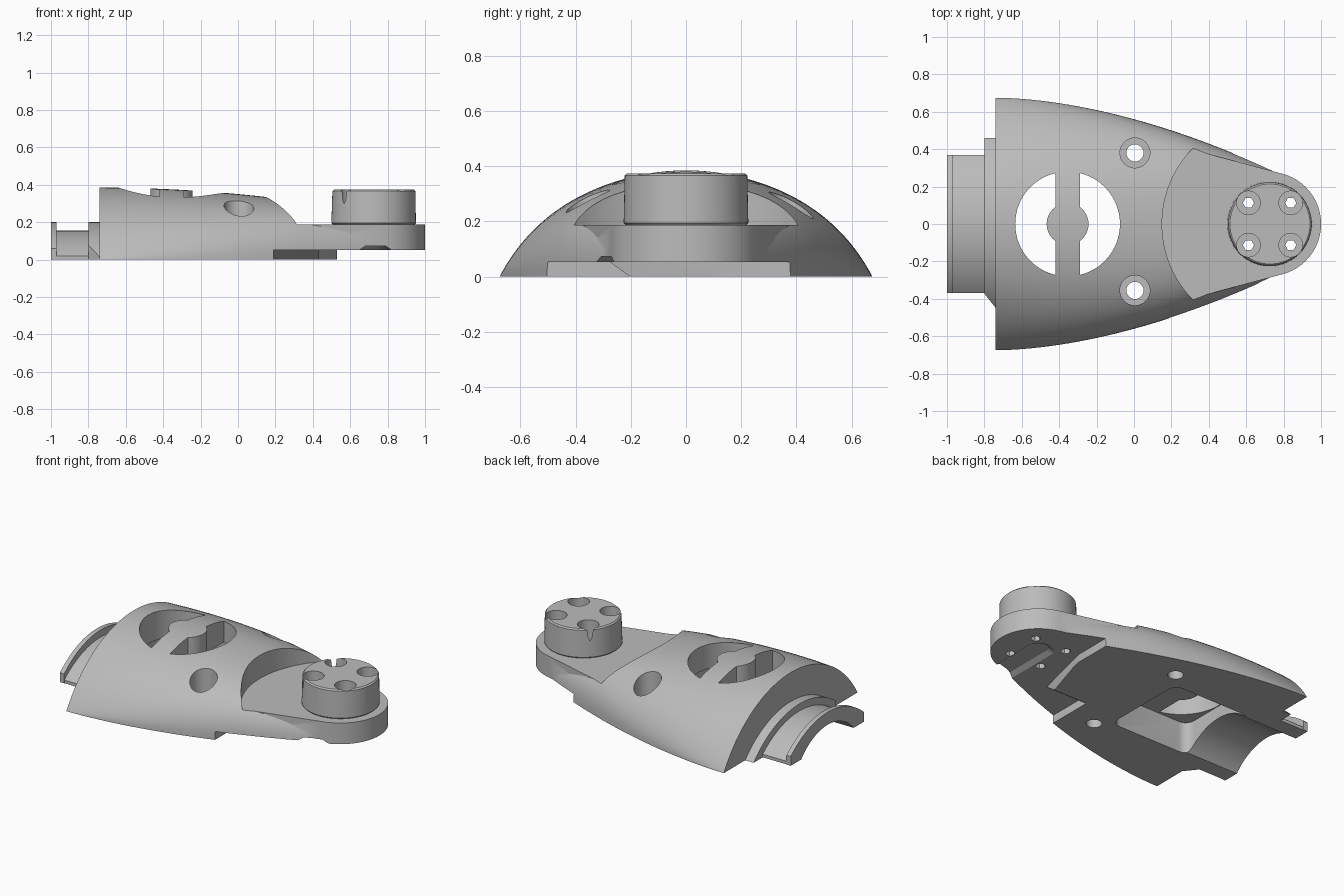
import bpy, bmesh
from math import sin, cos, pi, sqrt, asin

if "Cube" in bpy.data.objects:
    bpy.data.objects.remove(bpy.data.objects["Cube"], do_unlink=True)

grey = bpy.data.materials.new("plain_grey")
grey.use_nodes = True
grey.diffuse_color = (0.5, 0.5, 0.5, 1)
grey.node_tree.nodes["Principled BSDF"].inputs["Base Color"].default_value = (0.5, 0.5, 0.5, 1)


def loft(name, rings):
    """Closed solid through rings of equal point count."""
    bm = bmesh.new()
    loops = [[bm.verts.new(p) for p in ring] for ring in rings]
    n = len(loops[0])
    for a, b in zip(loops, loops[1:]):
        for i in range(n):
            j = (i + 1) % n
            bm.faces.new((a[i], a[j], b[j], b[i]))
    bm.faces.new(loops[0])
    bm.faces.new(loops[-1])
    bmesh.ops.recalc_face_normals(bm, faces=bm.faces)
    mesh = bpy.data.meshes.new(name)
    bm.to_mesh(mesh)
    bm.free()
    ob = bpy.data.objects.new(name, mesh)
    bpy.context.collection.objects.link(ob)
    mesh.materials.append(grey)
    return ob


def prism(name, pts, z0, z1, top=None):
    """Upright solid; an optional top outline gives sloping sides."""
    return loft(name, [[(x, y, z) for x, y in ring] for ring, z in ((pts, z0), (top or pts, z1))])


def circle(x, y, r, n=64):
    return [(x + r * cos(2 * pi * i / n), y + r * sin(2 * pi * i / n)) for i in range(n)]


def box(x0, x1, y0, y1):
    return [(x0, y0), (x1, y0), (x1, y1), (x0, y1)]


def rounded(x0, x1, y0, y1, r):
    pts = []
    corners = [(x1 - r, y1 - r), (x0 + r, y1 - r), (x0 + r, y0 + r), (x1 - r, y0 + r)]
    for k, (cx, cy) in enumerate(corners):
        for i in range(7):
            a = (k + i / 6) * pi / 2
            pts.append((cx + r * cos(a), cy + r * sin(a)))
    return pts


def arch(name, x0, x1, w, h, side=0.0, foot=0.0):
    """Arc of half width w and crown height h on straight sides, run along x."""
    rise = h - side
    r = (w * w + rise * rise) / (2 * rise)
    a = asin(w / r)
    prof = [(r * sin(a * i / 20), h - r + r * cos(a * i / 20)) for i in range(-20, 21)]
    if side > foot:
        prof = [(-w, foot)] + prof + [(w, foot)]
    return loft(name, [[(x, y, z) for y, z in prof] for x in (x0, x1)])


def activate(ob):
    bpy.ops.object.select_all(action="DESELECT")
    ob.select_set(True)
    bpy.context.view_layer.objects.active = ob


def boolean(ob, tools, op="DIFFERENCE", keep=False):
    activate(ob)
    for t in tools:
        t.hide_render = True
        m = ob.modifiers.new("cut", "BOOLEAN")
        m.operation, m.solver, m.object = op, "EXACT", t
        bpy.ops.object.modifier_apply(modifier=m.name)
        if not keep:
            bpy.data.objects.remove(t, do_unlink=True)


# Domed shell: round arc at the wide end, fuller and squarer towards the arm
def shell_ring(x, n=28):
    d = x + 0.74
    w = 0.675 - 0.195 * d ** 1.76
    h = 0.385 - 0.063 * d * d
    t = min(d / 1.04, 1)
    r = (w * w + h * h) / (2 * h)
    ring = []
    for i in range(-n, n + 1):
        s = sin(pi / 2 * i / n)
        round_z = sqrt(max(r * r - (w * s) ** 2, 0)) + h - r
        square_z = h * max(1 - abs(s) ** 2.5, 0) ** (1 / 2.5)
        z = 0 if abs(i) == n else (1 - t) * round_z + t * square_z
        ring.append((x, w * s, z))
    return ring


body = loft("body_shell", [shell_ring(-0.74 + 1.48 * i / 30) for i in range(31)])

# Seat above the arm, then the straight-sided arm with a rounded end
boolean(body, [prism("seat_cut", circle(0.73, 0, 0.58, 96), 0.187, 0.8)])
tangent = 1.305
arm = [(0.722 + 0.278 * cos(a), 0.278 * sin(a)) for a in (tangent * i / 24 for i in range(-24, 25))]
arm += [(0.27, 0.408), (0.27, -0.408)]
boolean(body, [prism("arm", arm, 0.02, 0.187)], "UNION")


# Stepped relief under the arm, with one undercut side, and a shallow slot
def relief(y):
    return [(0.53, 0.7), (0.53, 0.13), (0.43, y), (0.19, y), (0.19, -0.7), (1.2, -0.7), (1.2, 0.7)]


boolean(body, [prism("relief_cut", relief(-0.19), -0.01, 0.052, relief(-0.275)),
               prism("slot_cut", rounded(0.64, 0.83, -0.5, 0.11, 0.08), 0.045, 0.072,
                     rounded(0.68, 0.79, -0.5, 0.07, 0.05))])

# Round window with a cross bar and central hub, over a square cavity
window = prism("window_cut", circle(-0.355, 0, 0.28, 80), 0.18, 0.8)
bar = prism("bar", box(-0.42, -0.29, -0.4, 0.4), 0.1, 0.9)
hub = prism("hub", circle(-0.355, 0, 0.112, 48), 0.1, 0.9)
boolean(window, [bar, hub])
boolean(body, [prism("cavity_cut", rounded(-0.64, -0.07, -0.285, 0.285, 0.06), -0.1, 0.2),
               window])

# Side bolt holes with counterbores
for y in (0.38, -0.355):
    boolean(body, [prism("side_bore", circle(0.005, y, 0.08, 40), 0.11, 0.7),
                   prism("side_hole", circle(0.005, y, 0.046, 24), -0.1, 0.3)])

# Raised round post, slightly tapered
post = prism("post", circle(0.725, 0, 0.226, 96), 0.187, 0.374, circle(0.727, 0, 0.222, 96))
activate(post)
bev = post.modifiers.new("edge", "BEVEL")
bev.width, bev.segments, bev.limit_method = 0.008, 1, "ANGLE"
bev.angle_limit = 1.0
bpy.ops.object.modifier_apply(modifier=bev.name)

# Four screw holes through post and arm
for x in (0.612, 0.838):
    for y in (-0.113, 0.113):
        boolean(post, [prism("screw_bore", circle(x, y, 0.063, 32), 0.22, 0.6)])
        hole = prism("screw_hole", circle(x, y, 0.03, 6), -0.1, 0.5)
        boolean(post, [hole], keep=True)
        boolean(body, [hole])

# Grooved half collar at the wide end
neck = arch("collar_neck", -0.8, -0.739, 0.46, 0.2)
boolean(neck, [prism("neck_chamfer", [(-0.81, -0.36), (-0.73, -0.46), (-0.73, -0.6), (-0.81, -0.6)], -0.1, 0.4)])
groove = arch("collar_groove", -0.971, -0.799, 0.368, 0.155, 0.02)
flange = arch("collar_flange", -1.0, -0.97, 0.37, 0.2, 0.06)

# Arched channel running through collar and shell into the cavity
channel = arch("channel_cut", -1.1, -0.5, 0.265, 0.12, 0, -0.05)
for part in (neck, groove, flange, body):
    boolean(part, [channel], keep=True)
bpy.data.objects.remove(channel, do_unlink=True)

for part in (body, post, neck, groove, flange):
    activate(part)
    bpy.ops.object.shade_smooth_by_angle(angle=0.5)
